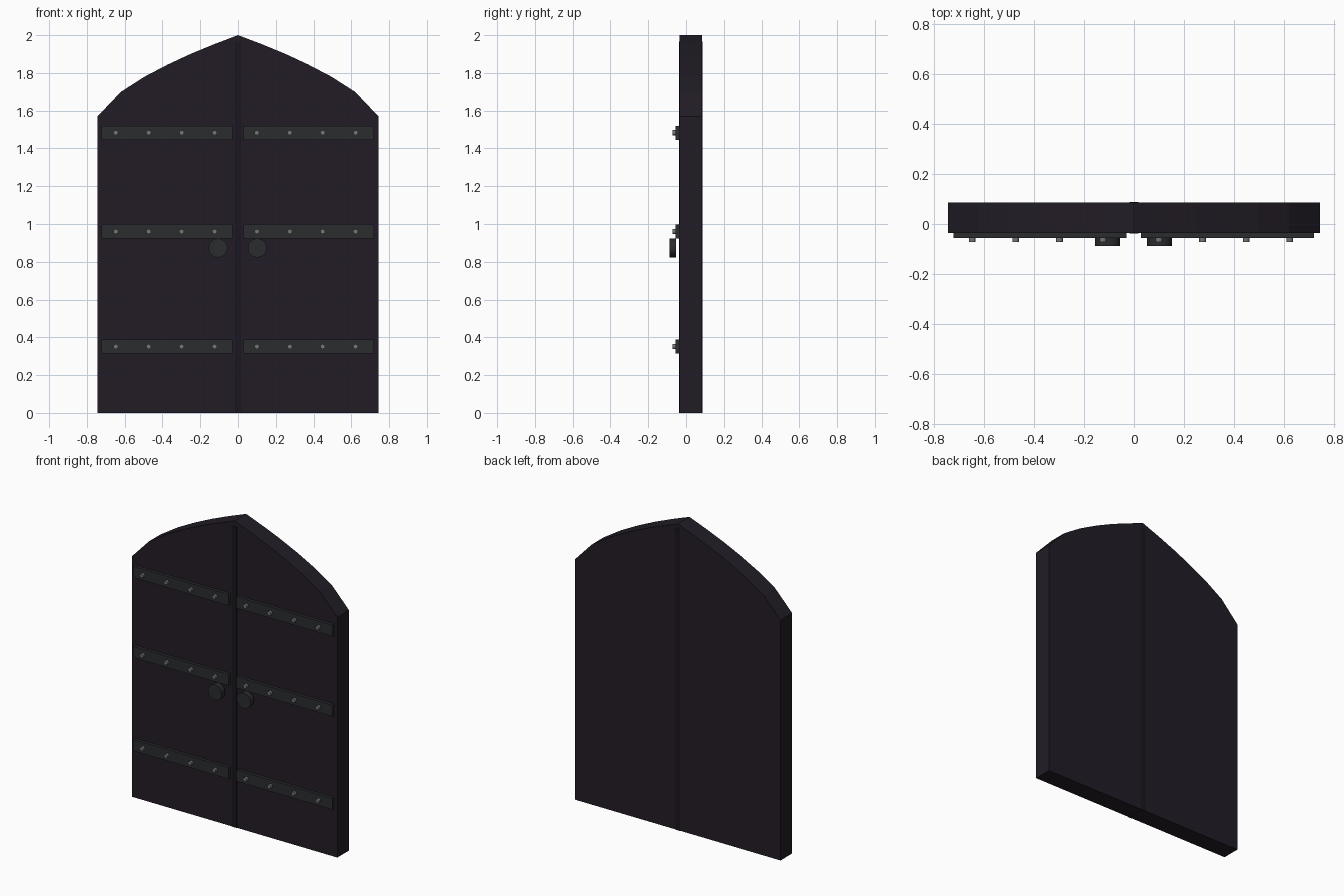
import bpy, bmesh
from math import radians
from mathutils import Matrix

if "Cube" in bpy.data.objects:
    bpy.data.objects.remove(bpy.data.objects["Cube"])


def material(name, rgb):
    m = bpy.data.materials.new(name)
    m.diffuse_color = (*rgb, 1)
    m.use_nodes = True
    m.node_tree.nodes["Principled BSDF"].inputs["Base Color"].default_value = m.diffuse_color
    return m


WOOD = material("dark_wood", (0.016, 0.012, 0.019))
SEAM = material("seam_wood", (0.010, 0.008, 0.013))
IRON = material("iron", (0.024, 0.025, 0.028))
STUD = material("stud_metal", (0.18, 0.18, 0.18))


def finish(name, bm, mat):
    bmesh.ops.recalc_face_normals(bm, faces=bm.faces)
    mesh = bpy.data.meshes.new(name)
    bm.to_mesh(mesh)
    bm.free()
    mesh.materials.append(mat)
    ob = bpy.data.objects.new(name, mesh)
    bpy.context.collection.objects.link(ob)
    return ob


def box(name, x0, x1, y0, y1, z0, z1, mat):
    bm = bmesh.new()
    bmesh.ops.create_cube(bm, size=1, matrix=Matrix.Translation(
        ((x0 + x1) / 2, (y0 + y1) / 2, (z0 + z1) / 2))
        @ Matrix.Diagonal((x1 - x0, y1 - y0, z1 - z0, 1)))
    return finish(name, bm, mat)


def disc(name, x, z, r, y0, y1, sides, mat):
    bm = bmesh.new()
    bmesh.ops.create_cone(bm, cap_ends=True, segments=sides, radius1=r, radius2=r,
                          depth=y1 - y0,
                          matrix=Matrix.Translation((x, (y0 + y1) / 2, z))
                          @ Matrix.Rotation(radians(90), 4, 'X'))
    for f in bm.faces:
        f.smooth = len(f.verts) == 4
    return finish(name, bm, mat)


FRONT, BACK = -0.035, 0.085

# Two mirrored door leaves forming a pointed arch
arch = [(0.743, 0), (0.743, 1.57), (0.62, 1.70), (0.495, 1.78),
        (0.371, 1.845), (0.248, 1.902), (0.124, 1.953), (0, 2), (0, 0)]
for side, s in (("left", -1), ("right", 1)):
    bm = bmesh.new()
    face = bm.faces.new([bm.verts.new((s * x, FRONT, z)) for x, z in arch])
    ext = bmesh.ops.extrude_face_region(bm, geom=[face], use_keep_orig=True)
    moved = [v for v in ext["geom"] if isinstance(v, bmesh.types.BMVert)]
    bmesh.ops.translate(bm, verts=moved, vec=(0, BACK - FRONT, 0))
    # remove the hidden wall where the leaves meet
    inner = [f for f in bm.faces if all(abs(v.co.x) < 1e-5 for v in f.verts)]
    bmesh.ops.delete(bm, geom=inner, context='FACES')
    finish(side + "_leaf", bm, WOOD)

# Centre seam strip, just proud of both faces
box("centre_strip", -0.017, 0.017, FRONT - 0.003, BACK + 0.003, 0, 1.965, SEAM)

# Iron straps with studs
for row, z in enumerate((0.351, 0.960, 1.483)):
    for side, x0, first in (("left", -0.722, -0.647), ("right", 0.028, 0.100)):
        box(f"{side}_strap_{row}", x0, x0 + 0.692, -0.055, FRONT + 0.002,
            z - 0.037, z + 0.037, IRON)
        for i in range(4):
            disc(f"{side}_stud_{row}_{i}", first + i * 0.1743, z, 0.0135,
                 -0.072, -0.053, 8, STUD)

# Round door knobs
for side, x in (("left", -0.106), ("right", 0.102)):
    disc(side + "_knob", x, 0.873, 0.05, -0.088, -0.052, 24, IRON)
